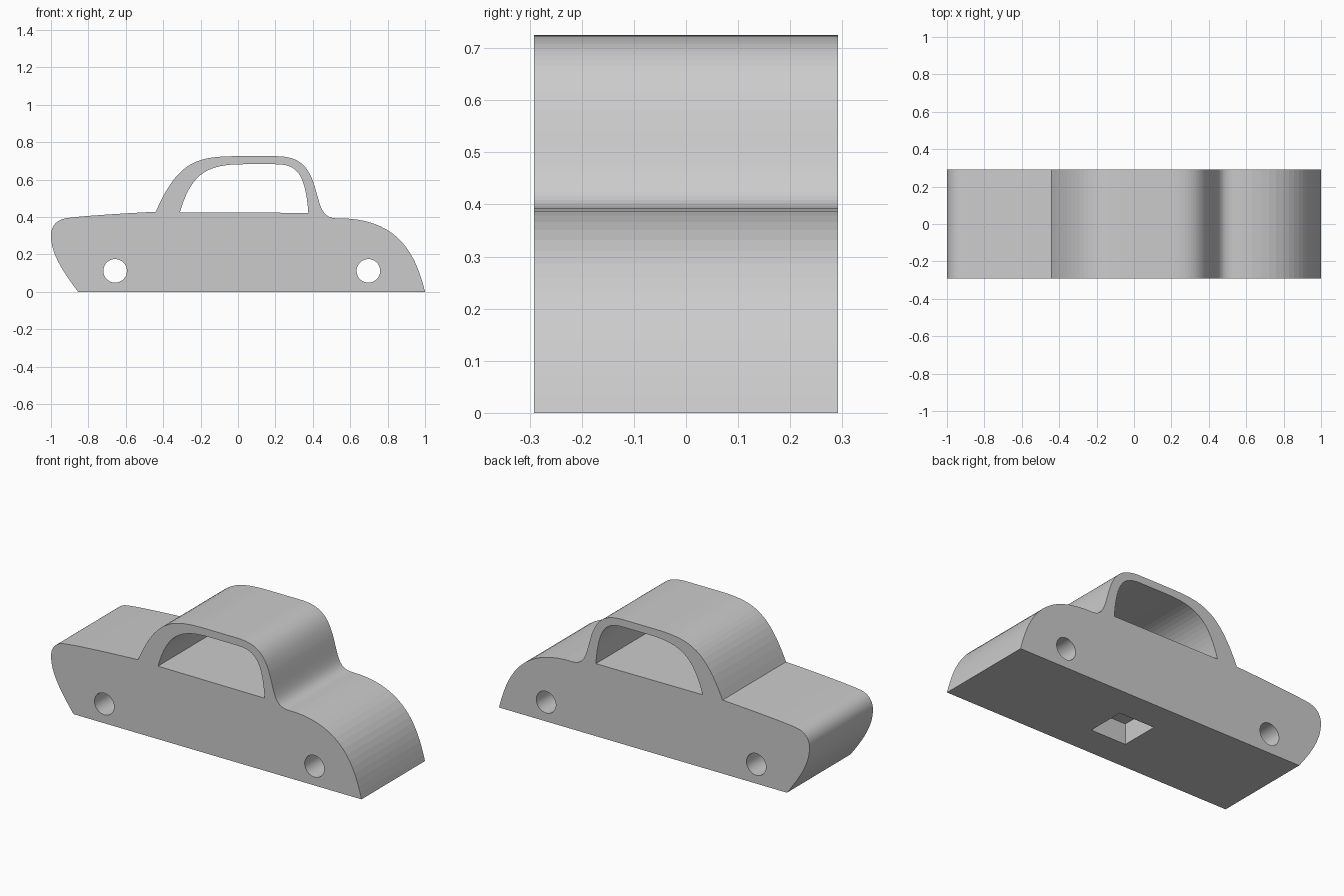
import bpy, bmesh, math
from mathutils import Vector
from mathutils.geometry import interpolate_bezier

cube = bpy.data.objects.get("Cube")
if cube:
    bpy.data.objects.remove(cube, do_unlink=True)

HALF_WIDTH = 0.292
STEPS = 18


def trace(start, segments):
    """Outline from straight (end) and curved (handle, handle, end) segments."""
    points = [Vector(start)]
    for seg in segments:
        if len(seg) == 1:
            points.append(Vector(seg[0]))
        else:
            h1, h2, end = (Vector(p) for p in seg)
            points += interpolate_bezier(points[-1], h1, h2, end, STEPS)[1:]
    return points


def prism(name, outline, half):
    """Extrude an x-z outline across the width."""
    bm = bmesh.new()
    face = bm.faces.new([bm.verts.new((p[0], -half, p[1])) for p in outline])
    extruded = bmesh.ops.extrude_face_region(bm, geom=[face])["geom"]
    moved = [v for v in extruded if isinstance(v, bmesh.types.BMVert)]
    bmesh.ops.translate(bm, verts=moved, vec=(0, 2 * half, 0))
    bmesh.ops.recalc_face_normals(bm, faces=bm.faces[:])
    mesh = bpy.data.meshes.new(name)
    bm.to_mesh(mesh)
    bm.free()
    obj = bpy.data.objects.new(name, mesh)
    bpy.context.collection.objects.link(obj)
    return obj


def circle(cx, cz, radius, sides=48):
    angles = [math.tau * i / sides for i in range(sides)]
    return [(cx + radius * math.cos(a), cz + radius * math.sin(a)) for a in angles]


def cut(target, cutter):
    cutter.hide_render = True
    mod = target.modifiers.new(cutter.name, "BOOLEAN")
    mod.operation = "DIFFERENCE"
    mod.solver = "EXACT"
    mod.object = cutter
    bpy.context.view_layer.objects.active = target
    bpy.ops.object.modifier_apply(modifier=mod.name)
    bpy.data.objects.remove(cutter, do_unlink=True)


# Car body: tail, boot, roof, windscreen, bonnet
body = prism("car_body", trace((-0.855, 0), [
    [(-0.93, 0.10), (-1, 0.20), (-1, 0.30)],
    [(-1, 0.35), (-0.97, 0.385), (-0.92, 0.393)],
    [(-0.85, 0.405), (-0.60, 0.42), (-0.44, 0.428)],
    [(-0.32, 0.70), (-0.22, 0.725), (0, 0.725)],
    [(0.20, 0.725)],
    [(0.32, 0.725), (0.37, 0.68), (0.405, 0.58)],
    [(0.44, 0.47), (0.44, 0.40), (0.52, 0.393)],
    [(0.86, 0.40), (0.95, 0.20), (1, 0)],
]), HALF_WIDTH)

# Cabin opening
cut(body, prism("cabin_cutter", trace((0.376, 0.422), [
    [(0.36, 0.64), (0.31, 0.682), (0.20, 0.682)],
    [(0.03, 0.682)],
    [(-0.17, 0.682), (-0.25, 0.63), (-0.311, 0.425)],
]), 0.5))

# Axle holes
for x in (-0.657, 0.697):
    cut(body, prism("axle_cutter", circle(x, 0.112, 0.063), 0.5))

# Square pocket in the underside
cx, r, depth = 0.076, 0.113, 0.12
cut(body, prism("pocket_cutter", [
    (cx - r, -0.1), (cx + r, -0.1), (cx + r, depth), (cx - r, depth)], r))
